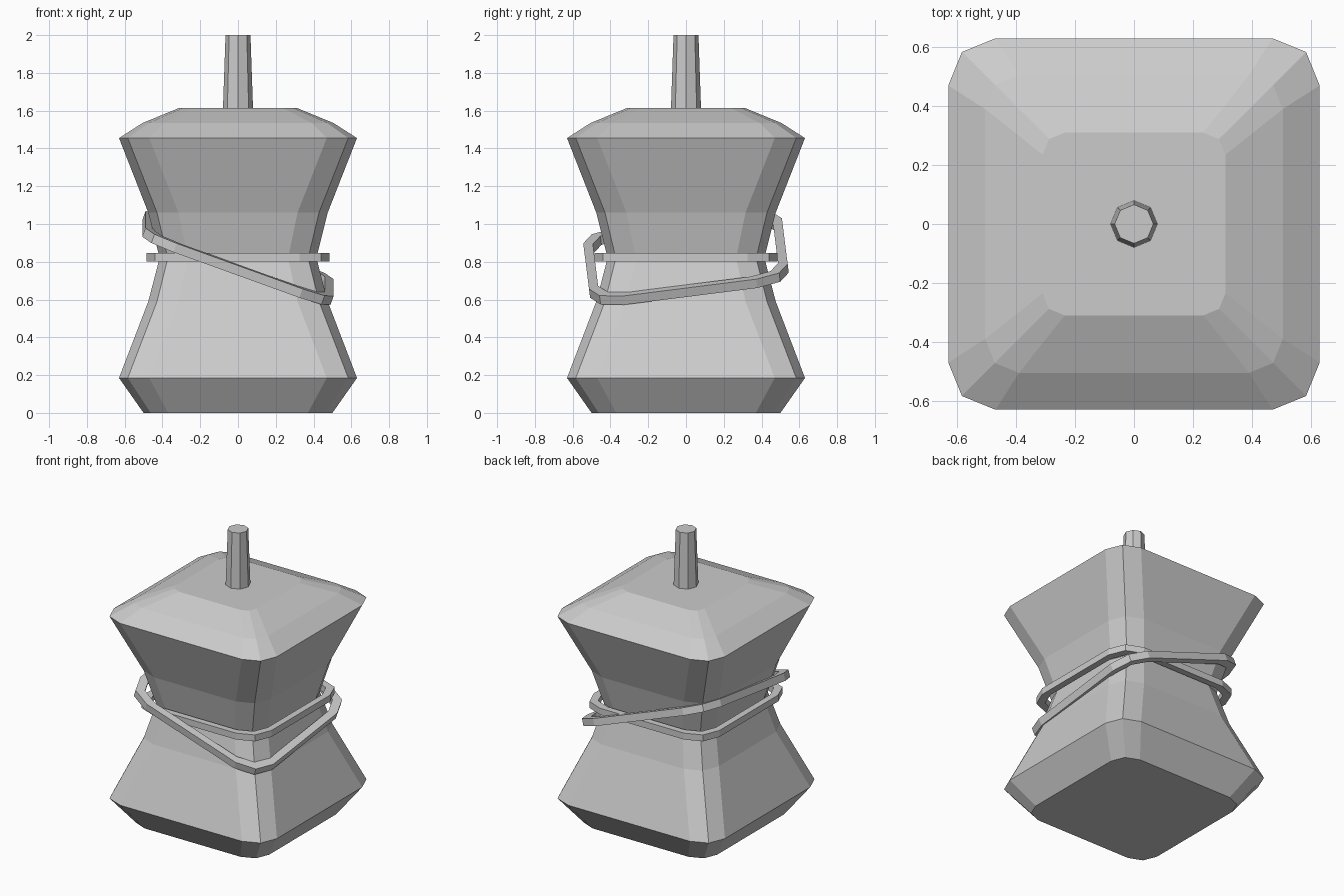
import bpy
import bmesh
from math import radians
from mathutils import Matrix, Vector

cube = bpy.data.objects.get("Cube")
if cube:
    bpy.data.objects.remove(cube)

grey = bpy.data.materials.new("plain grey")
grey.use_nodes = True
grey.diffuse_color = (0.6, 0.6, 0.6, 1)
grey.node_tree.nodes["Principled BSDF"].inputs["Base Color"].default_value = (0.6, 0.6, 0.6, 1)


def finish(name, bm):
    bmesh.ops.recalc_face_normals(bm, faces=bm.faces)
    mesh = bpy.data.meshes.new(name)
    bm.to_mesh(mesh)
    bm.free()
    mesh.materials.append(grey)
    obj = bpy.data.objects.new(name, mesh)
    bpy.context.collection.objects.link(obj)
    return obj


def rounded_square(half, corner, z):
    """Square outline whose corners are each cut by two short edges."""
    mid = half - corner * 0.29
    points = []
    for turn in range(4):
        spin = Matrix.Rotation(radians(90 * turn), 3, "Z")
        for x, y in ((half, half - corner), (mid, mid), (half - corner, half)):
            points.append(spin @ Vector((x, y, z)))
    return points


def loft(name, sections, closed=False):
    """Bridge outlines; closed joins the last outline back to the first."""
    bm = bmesh.new()
    rings = [[bm.verts.new(p) for p in rounded_square(*s)] for s in sections]
    pairs = list(zip(rings, rings[1:]))
    if closed:
        pairs.append((rings[-1], rings[0]))
    else:
        bm.faces.new(rings[0])
        bm.faces.new(rings[-1])
    for low, high in pairs:
        for i in range(len(low)):
            j = (i + 1) % len(low)
            bm.faces.new((low[i], low[j], high[j], high[i]))
    return finish(name, bm)


def band(name, half, corner, thick, height):
    inner, inner_corner, h = half - thick, corner - thick * 0.4, height / 2
    return loft(name, [(half, corner, -h), (half, corner, h),
                       (inner, inner_corner, h), (inner, inner_corner, -h)], closed=True)


# Pinched body: half width, corner cut, height
loft("body", [
    (0.50, 0.13, 0.0),
    (0.63, 0.16, 0.185),
    (0.475, 0.16, 0.59),
    (0.415, 0.15, 0.82),
    (0.475, 0.16, 1.06),
    (0.63, 0.16, 1.455),
    (0.505, 0.115, 1.535),
    (0.31, 0.075, 1.615),
])

# Level and slanted bands around the waist
level = band("level_band", 0.485, 0.16, 0.045, 0.045)
level.location.z = 0.823
slanted = band("slanted_band", 0.53, 0.175, 0.05, 0.05)
slanted.matrix_world = (Matrix.Translation((0, 0, 0.82))
                        @ Matrix.Rotation(radians(7.2), 4, "X")
                        @ Matrix.Rotation(radians(20), 4, "Y"))

# Tapered stem on top
bm = bmesh.new()
bmesh.ops.create_cone(bm, cap_ends=True, segments=8, radius1=0.08, radius2=0.066,
                      depth=0.4, matrix=Matrix.Translation((0, 0, 1.8)))
finish("stem", bm)
